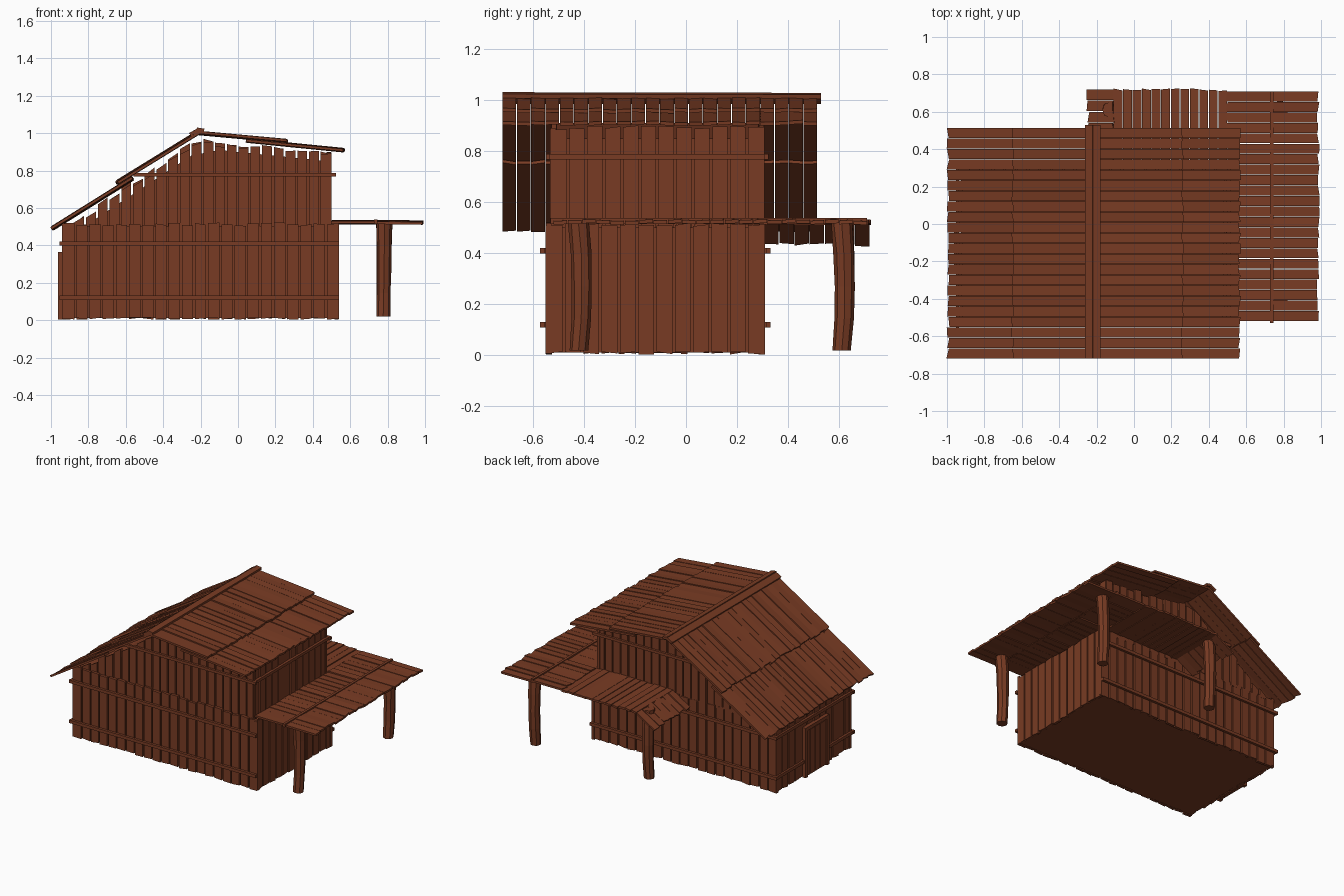
import bpy, bmesh, random
from mathutils import Vector as V

random.seed(4)
if "Cube" in bpy.data.objects:
    bpy.data.objects.remove(bpy.data.objects["Cube"], do_unlink=True)

wood = bpy.data.materials.new("brown_wood")
wood.use_nodes = True
COLOUR = (0.19, 0.044, 0.017, 1)
wood.diffuse_color = COLOUR
wood.node_tree.nodes["Principled BSDF"].inputs["Base Color"].default_value = COLOUR
X, Y, Z = V((1, 0, 0)), V((0, 1, 0)), V((0, 0, 1))


def jit(a):
    return random.uniform(-a, a)


def finish(name, bm):
    bmesh.ops.recalc_face_normals(bm, faces=bm.faces)
    mesh = bpy.data.meshes.new(name)
    bm.to_mesh(mesh)
    bm.free()
    mesh.materials.append(wood)
    obj = bpy.data.objects.new(name, mesh)
    bpy.context.collection.objects.link(obj)
    return obj


def hexa(bm, quad, depth):
    """Plank from four outline points, thickened by a vector."""
    a = [bm.verts.new(p) for p in quad]
    b = [bm.verts.new(V(p) + depth) for p in quad]
    bm.faces.new(a)
    bm.faces.new(b[::-1])
    for i in range(4):
        j = (i + 1) % 4
        bm.faces.new((a[i], b[i], b[j], a[j]))


def box(bm, lo, hi):
    (x0, y0, z0), (x1, y1, z1) = lo, hi
    hexa(bm, [(x0, y0, z0), (x1, y0, z0), (x1, y1, z0), (x0, y1, z0)], Z * (z1 - z0))


def roof_height(x):
    """Underside of the main roof."""
    return 0.985 + (x + 0.22) * (0.655 if x < -0.22 else -0.11)


def wall(name, start, along, length, out, bottom, top, count, rough):
    """Row of upright boards with uneven ends; top is a function of position."""
    bm = bmesh.new()
    step = length / count
    for i in range(count):
        s0 = i * step + (0.005 if i else 0)
        s1 = (i + 1) * step - (0.005 if i < count - 1 else 0)
        p, q = start + along * s0, start + along * s1
        cut = random.uniform(0, rough)
        lift = random.uniform(0, 0.006)
        quad = [p + Z * (bottom + random.uniform(0, 0.012)),
                q + Z * (bottom + random.uniform(0, 0.012)),
                q + Z * (top(q) - cut - random.uniform(0, 0.012)),
                p + Z * (top(p) - cut - random.uniform(0, 0.012))]
        hexa(bm, [v - out * lift for v in quad], out * -0.02)
    return finish(name, bm)


def planks(name, start, end, along, length, count, thick=0.014, rough=0.008):
    """Sheet of planks running from start to end, repeated along an axis."""
    bm = bmesh.new()
    step = length / count
    run = end - start
    normal = along.cross(run).normalized()
    if normal.z < 0:
        normal = -normal
    d = run.normalized()
    for i in range(count):
        a, b = along * (i * step + 0.0015), along * ((i + 1) * step - 0.0015)
        off = normal * jit(0.003)
        tilt = normal * jit(0.004)
        quad = [start + a + d * jit(rough) + off, start + b + d * jit(rough) + off + tilt,
                end + b + d * jit(rough) + off + tilt, end + a + d * jit(rough) + off]
        hexa(bm, quad, normal * -thick)
    return finish(name, bm)


# Solid cores behind the boards, with the floor
bm = bmesh.new()
box(bm, (-0.925, -0.535, 0.012), (0.525, 0.295, 0.5))
finish("lower_core", bm)
bm = bmesh.new()
profile = [(-0.84, 0.49), (0.485, 0.49), (0.485, 0.85), (-0.1, 0.91), (-0.25, 0.88)]
face = bm.faces.new([bm.verts.new((x, -0.515, z)) for x, z in profile])
moved = bmesh.ops.extrude_face_region(bm, geom=[face])["geom"]
bmesh.ops.translate(bm, verts=[g for g in moved if isinstance(g, bmesh.types.BMVert)], vec=Y * 0.81)
finish("upper_core", bm)

# Lower walls
level = lambda p: 0.525
wall("front_lower_wall", V((-0.94, -0.55, 0)), X, 1.48, -Y, 0.003, level, 21, 0.012)
wall("back_lower_wall", V((-0.94, 0.31, 0)), X, 1.48, Y, 0.003, level, 21, 0.012)
wall("left_lower_wall", V((0.54, -0.55, 0)), Y, 0.86, X, 0.003, level, 12, 0.012)
wall("right_lower_wall", V((-0.94, -0.55, 0)), Y, 0.86, -X, 0.003, level, 12, 0.012)

# Upper walls and gables
slope = lambda p: max(0.51, roof_height(p.x) - 0.004)
wall("front_gable", V((-0.88, -0.532, 0)), X, 1.38, -Y, 0.49, slope, 22, 0.04)
wall("back_gable", V((-0.88, 0.308, 0)), X, 1.38, Y, 0.49, slope, 22, 0.04)
wall("left_upper_wall", V((0.5, -0.532, 0)), Y, 0.84, X, 0.49, lambda p: 0.905, 12, 0.01)

# Horizontal rails
bm = bmesh.new()
for z in (0.12, 0.41):
    for y in (-0.562, 0.322):
        box(bm, (-0.955, y - 0.009, z - 0.011), (0.54, y + 0.009, z + 0.011))
    box(bm, (-0.952, -0.56, z - 0.011), (-0.935, 0.32, z + 0.011))
for y in (-0.54, 0.316):
    box(bm, (-0.56, y - 0.008, 0.768), (0.525, y + 0.008, 0.788))
box(bm, (0.495, -0.545, 0.768), (0.515, 0.325, 0.788))
finish("wall_rails", bm)

# Door on the low side
bm = bmesh.new()
box(bm, (-0.955, -0.25, 0.01), (-0.935, -0.02, 0.34))
for y in (-0.265, -0.02):
    box(bm, (-0.962, y, 0.005), (-0.935, y + 0.025, 0.36))
box(bm, (-0.962, -0.265, 0.34), (-0.935, 0.005, 0.365))
for y in (-0.19, -0.135, -0.08):
    box(bm, (-0.959, y - 0.023, 0.015), (-0.95, y + 0.023, 0.335))
finish("door", bm)

# Main roof in overlapping courses
y0, span = -0.72, 1.235
planks("steep_roof_lower", V((-0.995, y0, 0.498)), V((-0.57, y0, 0.763)), Y, span, 22)
planks("steep_roof_upper", V((-0.65, y0, 0.742)), V((-0.205, y0, 1.016)), Y, span, 22)
planks("shallow_roof_lower", V((0.05, y0, 0.966)), V((0.565, y0, 0.915)), Y, span, 22)
planks("shallow_roof_upper", V((-0.22, y0, 1.01)), V((0.26, y0, 0.966)), Y, span, 22)
planks("ridge_cap_steep", V((-0.262, y0, 1.002)), V((-0.215, y0, 1.029)), Y, 1.25, 1, 0.018, 0)
planks("ridge_cap_shallow", V((-0.22, y0, 1.029)), V((-0.18, y0, 1.022)), Y, 1.25, 1, 0.018, 0)

# Side canopy in two courses with a joining batten
planks("canopy_inner", V((0.495, -0.52, 0.53)), V((0.735, -0.52, 0.53)), Y, 1.23, 22)
planks("canopy_outer", V((0.735, -0.52, 0.53)), V((0.985, -0.52, 0.528)), Y, 1.23, 22)
bm = bmesh.new()
box(bm, (0.728, -0.53, 0.515), (0.746, 0.708, 0.538))
finish("canopy_batten", bm)

# Back canopy with a sagging end
planks("back_canopy", V((-0.11, 0.3, 0.53)), V((-0.11, 0.718, 0.528)), X, 0.61, 12)
planks("back_canopy_sag", V((-0.11, 0.305, 0.528)), V((-0.247, 0.305, 0.445)), Y, 0.415, 7, 0.012, 0.012)

# Rough hewn posts
for name, px, py in (("front_post", 0.78, -0.42), ("corner_post", 0.78, 0.61), ("back_post", -0.13, 0.61)):
    bm = bmesh.new()
    bmesh.ops.create_cone(bm, cap_ends=True, segments=8, radius1=0.036, radius2=0.042, depth=0.5)
    bmesh.ops.subdivide_edges(bm, edges=[e for e in bm.edges if abs(e.verts[0].co.z - e.verts[1].co.z) > 0.1], cuts=3)
    for v in bm.verts:
        v.co += V((0.008 * v.co.z + jit(0.002), 0.012 * (1 - (v.co.z * 4) ** 2) + jit(0.002), 0))
    bmesh.ops.translate(bm, verts=bm.verts, vec=(px, py, 0.27))
    finish(name, bm)
